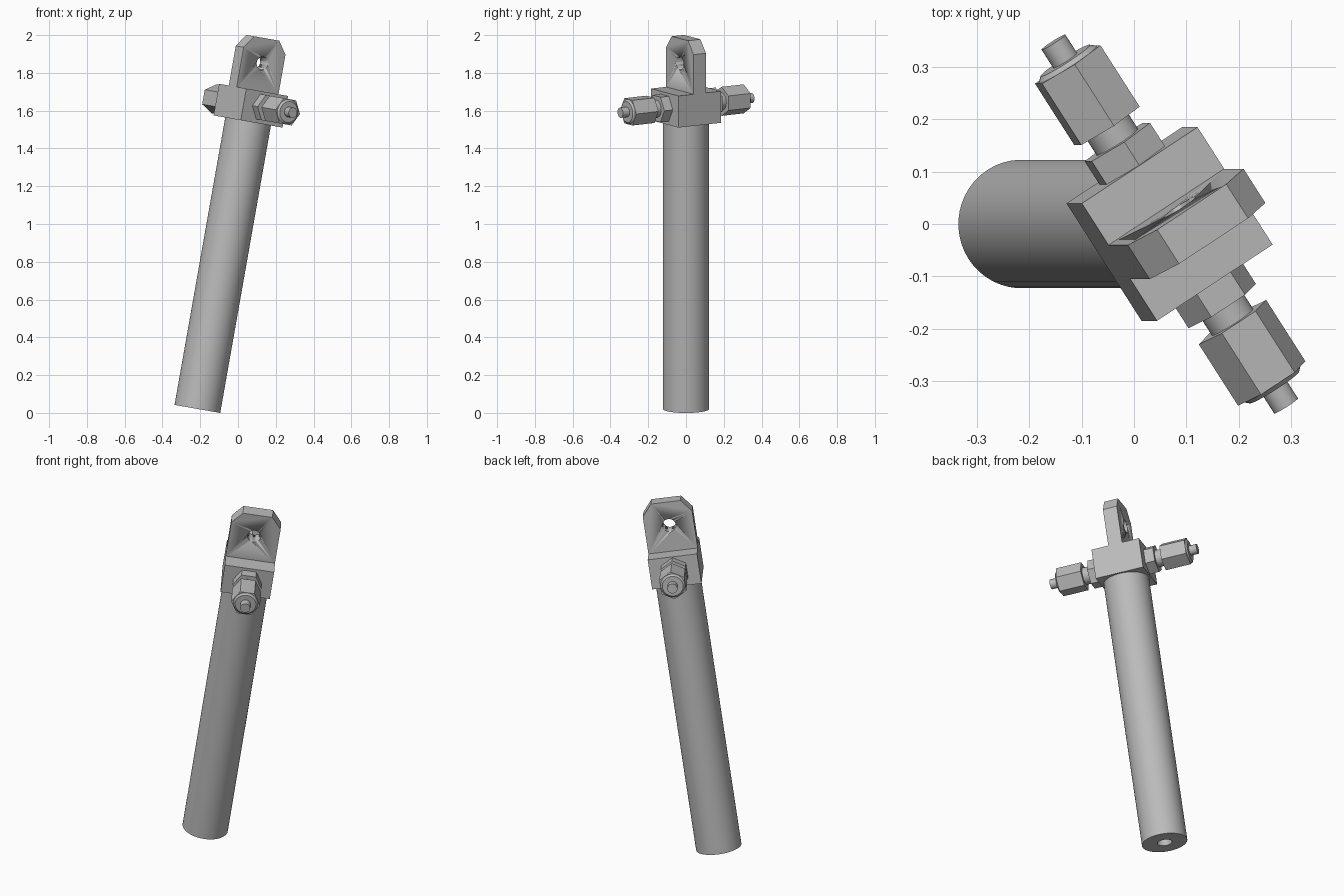
import bpy, bmesh
from math import radians, sin, cos, pi
from mathutils import Matrix

old = bpy.data.objects.get("Cube")
if old:
    bpy.data.objects.remove(old, do_unlink=True)

steel = bpy.data.materials.new("grey steel")
steel.use_nodes = True
GREY = (0.5, 0.5, 0.5, 1)
steel.diffuse_color = GREY
steel.node_tree.nodes["Principled BSDF"].inputs["Base Color"].default_value = GREY

# Leaning frame: origin at the tube's lower end, z along the tube
FRAME = (Matrix.Translation((-0.215, 0, 0.021))
         @ Matrix.Rotation(radians(10), 4, 'Y')
         @ Matrix.Rotation(radians(33), 4, 'Z'))
MID = 1.632      # height of the fittings along the tube
HALF = 0.134     # half width of the head block


def finish(name, bm, local=Matrix()):
    bmesh.ops.recalc_face_normals(bm, faces=bm.faces)
    mesh = bpy.data.meshes.new(name)
    bm.to_mesh(mesh)
    bm.free()
    mesh.materials.append(steel)
    obj = bpy.data.objects.new(name, mesh)
    bpy.context.collection.objects.link(obj)
    obj.matrix_world = FRAME @ local
    bpy.ops.object.select_all(action='DESELECT')
    obj.select_set(True)
    bpy.context.view_layer.objects.active = obj
    bpy.ops.object.shade_smooth_by_angle(angle=radians(30))
    return obj


def turned(name, profile, local=Matrix(), sides=48, phase=0):
    """Rings of (radius, height) around z, capped at both ends."""
    bm = bmesh.new()
    rings = []
    for r, h in profile:
        angles = [phase + 2 * pi * i / sides for i in range(sides)]
        rings.append([bm.verts.new((r * cos(a), r * sin(a), h)) for a in angles])
    for a, b in zip(rings, rings[1:]):
        for i in range(sides):
            j = (i + 1) % sides
            bm.faces.new((a[i], a[j], b[j], b[i]))
    bm.faces.new(rings[0])
    bm.faces.new(rings[-1])
    return finish(name, bm, local)


def slab(name, outline, thickness):
    """Outline in x and z, extruded evenly along y."""
    bm = bmesh.new()
    face = bm.faces.new([bm.verts.new((x, -thickness / 2, z)) for x, z in outline])
    out = bmesh.ops.extrude_face_region(bm, geom=[face])["geom"]
    moved = [v for v in out if isinstance(v, bmesh.types.BMVert)]
    bmesh.ops.translate(bm, verts=moved, vec=(0, thickness, 0))
    return finish(name, bm)


# Long tube with a bore in its lower end
turned("tube", [(0.04, 0.3), (0.04, 0), (0.123, 0), (0.123, 1.55)])

# Square head block
slab("head_block", [(-HALF, 1.545), (HALF, 1.545), (HALF, 1.715), (-HALF, 1.715)], 2 * HALF)

# Mounting lug with clipped corners and a drilled eye
lug = slab("mounting_lug", [(-HALF, 1.71), (HALF, 1.71), (HALF, 1.928), (0.08, 1.995),
                            (-0.08, 1.995), (-HALF, 1.928)], 0.078)
drill = turned("lug_drill", [(0.036, -0.1), (0.036, 0.1)],
               Matrix.Translation((0, 0, 1.862)) @ Matrix.Rotation(pi / 2, 4, 'X'))
drill.hide_render = True
cut = lug.modifiers.new("eye", 'BOOLEAN')
cut.operation = 'DIFFERENCE'
cut.object = drill
cut.solver = 'EXACT'
bpy.context.view_layer.objects.active = lug
bpy.ops.object.modifier_apply(modifier=cut.name)
bpy.data.objects.remove(drill, do_unlink=True)

# Pipe fittings on the front and back of the block
for side, turn, phase in (("front", pi / 2, 0), ("back", -pi / 2, pi / 6)):
    place = Matrix.Translation((0, 0, MID)) @ Matrix.Rotation(turn, 4, 'X')
    turned(side + "_hex_base", [(0.078, 0.13), (0.078, 0.187)], place, 6, phase)
    turned(side + "_neck", [(0.047, 0.18), (0.047, 0.23)], place, 32)
    turned(side + "_hex_nut", [(0.078, 0.224), (0.078, 0.364)], place, 6, phase)
    turned(side + "_nut_collar", [(0.066, 0.36), (0.066, 0.364), (0.056, 0.373)], place, 32)
    turned(side + "_pipe_stub", [(0.027, 0.36), (0.027, 0.415)], place, 32)
